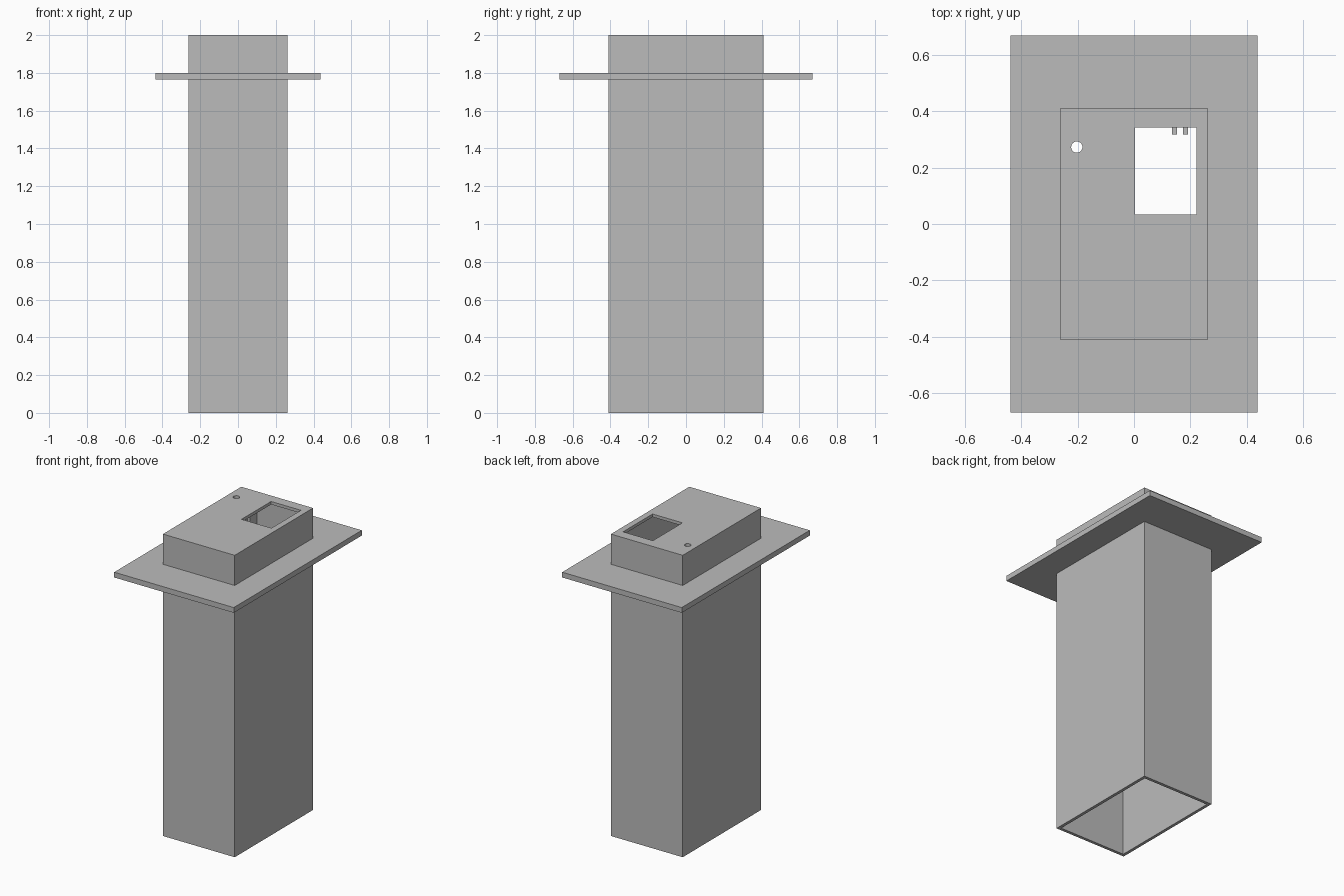
import bpy
import bmesh
from mathutils import Matrix, Vector

cube = bpy.data.objects.get("Cube")
if cube:
    bpy.data.objects.remove(cube, do_unlink=True)

grey = bpy.data.materials.new("plain_grey")
grey.use_nodes = True
colour = (0.5, 0.5, 0.5, 1)
grey.diffuse_color = colour
grey.node_tree.nodes["Principled BSDF"].inputs["Base Color"].default_value = colour


def finish(name, bm):
    mesh = bpy.data.meshes.new(name)
    bm.to_mesh(mesh)
    bm.free()
    mesh.materials.append(grey)
    ob = bpy.data.objects.new(name, mesh)
    bpy.context.collection.objects.link(ob)
    return ob


def box(name, low, high):
    low, high = Vector(low), Vector(high)
    bm = bmesh.new()
    bmesh.ops.create_cube(bm, size=1, matrix=Matrix.Translation((low + high) / 2)
                          @ Matrix.Diagonal((*(high - low), 1)))
    return finish(name, bm)


def cylinder(name, x, y, z, radius, depth):
    bm = bmesh.new()
    bmesh.ops.create_cone(bm, cap_ends=True, segments=32, radius1=radius, radius2=radius,
                          depth=depth, matrix=Matrix.Translation((x, y, z)))
    return finish(name, bm)


def cut(target, cutter):
    mod = target.modifiers.new(cutter.name, 'BOOLEAN')
    mod.operation = 'DIFFERENCE'
    mod.solver = 'EXACT'
    mod.object = cutter
    cutter.hide_render = True
    cutter.hide_set(True)
    cutter.display_type = 'WIRE'


W, D, WALL = 0.263, 0.41, 0.02
FLANGE_LOW, FLANGE_HIGH = 1.765, 1.80

# Hollow column, open at the bottom and closed by a thin lid
column = box("column", (-W, -D, 0), (W, D, 2))
cavity = box("cavity_cutter", (WALL - W, WALL - D, -0.1), (W - WALL, D - WALL, 2 - WALL))
window = box("window_cutter", (0.003, 0.033, 1.9), (0.222, 0.342, 2.1))
hole = cylinder("hole_cutter", -0.203, 0.273, 2, 0.02, 0.2)
for cutter in (cavity, window, hole):
    cut(column, cutter)

# Mounting flange around the column
flange = box("flange", (-0.438, -0.67, FLANGE_LOW), (0.438, 0.67, FLANGE_HIGH))
cut(flange, box("flange_opening_cutter", (0.005 - W, 0.005 - D, 1.7), (W - 0.005, D - 0.005, 1.9)))

# Mirrored pairs of guide ribs inside the back wall
for side, label in ((1, "left"), (-1, "right")):
    for x, place in ((0.144, "inner"), (0.183, "outer")):
        cx = side * x
        box(f"{label}_{place}_guide_rib", (cx - 0.009, 0.317, 1.5),
            (cx + 0.009, D - WALL + 0.005, 1.88))
